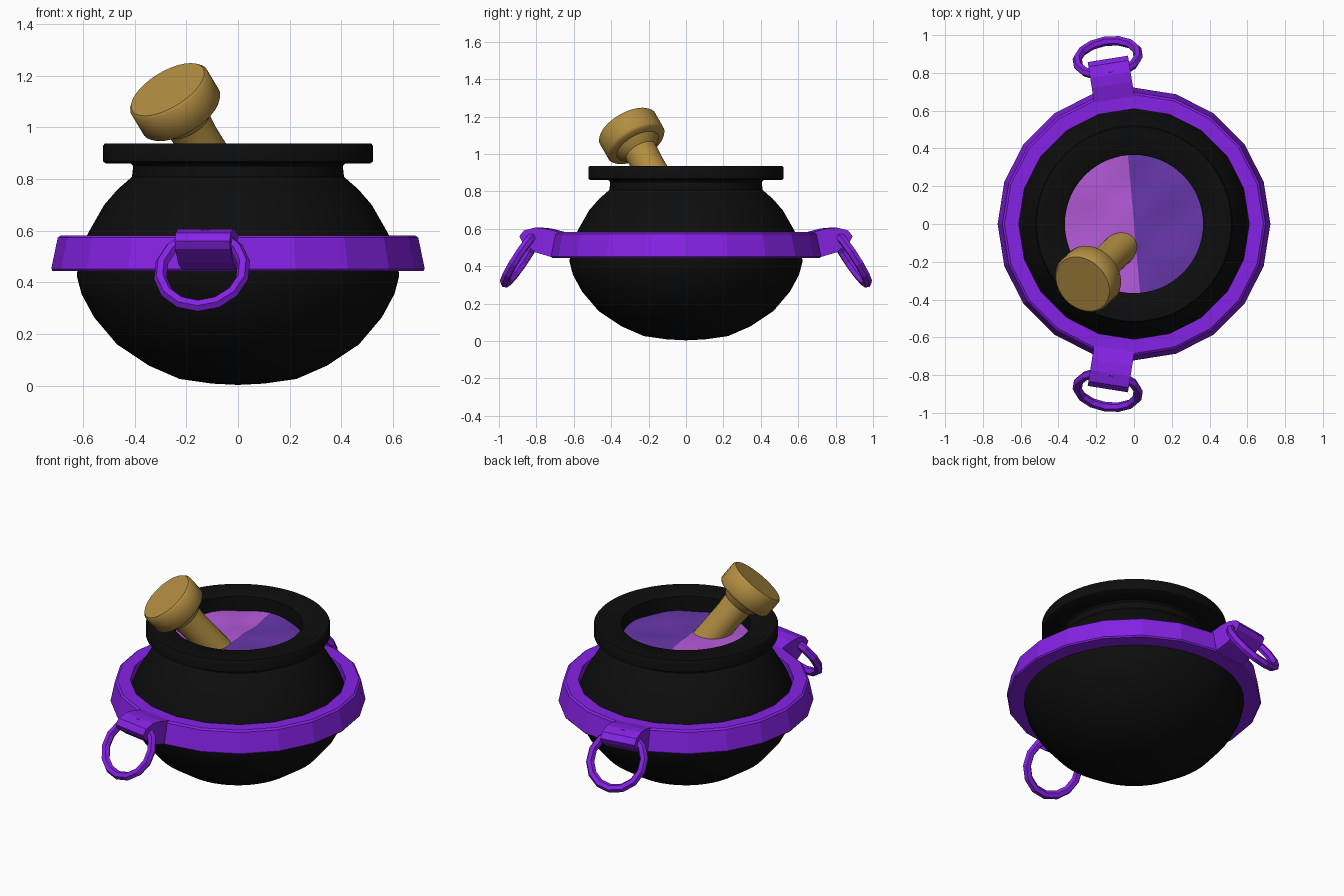
import bpy, bmesh, math
from mathutils import Vector, Matrix

if "Cube" in bpy.data.objects:
    bpy.data.objects.remove(bpy.data.objects["Cube"])


def material(name, rgb):
    m = bpy.data.materials.new(name)
    m.diffuse_color = (*rgb, 1)
    m.use_nodes = True
    m.node_tree.nodes["Principled BSDF"].inputs["Base Color"].default_value = m.diffuse_color
    return m


BLACK = material("pot black", (0.004, 0.004, 0.004))
PURPLE = material("band purple", (0.235, 0.016, 0.78))
WOOD = material("pestle tan", (0.45, 0.27, 0.055))
LIGHT = material("brew light purple", (0.45, 0.10, 0.68))
DARK = material("brew dark purple", (0.135, 0.037, 0.40))


def make(name, bm, mats, smooth=None, matrix=None):
    bmesh.ops.recalc_face_normals(bm, faces=bm.faces)
    if matrix:
        bm.transform(matrix)
    me = bpy.data.meshes.new(name)
    bm.to_mesh(me)
    bm.free()
    for m in mats:
        me.materials.append(m)
    ob = bpy.data.objects.new(name, me)
    bpy.context.collection.objects.link(ob)
    if smooth:
        bpy.ops.object.select_all(action='DESELECT')
        ob.select_set(True)
        bpy.context.view_layer.objects.active = ob
        bpy.ops.object.shade_smooth_by_angle(angle=math.radians(smooth))
    return ob


def lathe(profile, sides, closed=False):
    """Spin an (r, z) profile round z."""
    bm = bmesh.new()
    vs = [bm.verts.new((r, 0, z)) for r, z in profile]
    es = [bm.edges.new(p) for p in zip(vs, vs[1:] + vs[:1] if closed else vs[1:])]
    bmesh.ops.spin(bm, geom=vs + es, cent=(0, 0, 0), axis=(0, 0, 1),
                   angle=math.tau, steps=sides, use_merge=True)
    bmesh.ops.remove_doubles(bm, verts=bm.verts, dist=1e-5)
    return bm


# Pot with neck, flat rim and inner wall
pot = [(0, 0.004), (0.1, 0.009), (0.226, 0.027), (0.343, 0.078), (0.467, 0.16),
       (0.556, 0.265), (0.605, 0.356), (0.623, 0.425), (0.615, 0.5), (0.58, 0.59),
       (0.517, 0.70), (0.465, 0.76), (0.41, 0.808), (0.405, 0.85), (0.415, 0.86),
       (0.51, 0.86), (0.522, 0.868), (0.522, 0.928), (0.515, 0.937), (0.375, 0.937),
       (0.366, 0.93), (0.366, 0.78)]
make("pot", lathe(pot, 64), [BLACK], 40)

# Twenty-sided band round the belly
band = [(0.61, 0.582), (0.685, 0.582), (0.697, 0.573), (0.722, 0.452), (0.716, 0.444),
        (0.61, 0.444)]
make("band", lathe(band, 20, True), [PURPLE])

# Strap and hanging ring on the front and back
strap = [(0.66, 0.58), (0.745, 0.602), (0.80, 0.607), (0.86, 0.592), (0.885, 0.56),
         (0.87, 0.53), (0.80, 0.475), (0.70, 0.446)]
for side, label in ((1, "back"), (-1, "front")):
    turn = Matrix.Rotation(math.radians(99 * side), 4, 'Z')
    bm = bmesh.new()
    f = bm.faces.new([bm.verts.new((x, -0.108, z)) for x, z in strap])
    ext = bmesh.ops.extrude_face_region(bm, geom=[f])
    bmesh.ops.translate(bm, vec=(0, 0.216, 0),
                        verts=[v for v in ext["geom"] if isinstance(v, bmesh.types.BMVert)])
    make(label + "_strap", bm, [PURPLE], None, turn)
    circle = [(0.164 + 0.025 * math.cos(a), 0.025 * math.sin(a))
              for a in (math.tau * i / 6 for i in range(6))]
    place = turn @ Matrix.Translation((0.89, 0, 0.447)) @ Matrix.Rotation(math.radians(57), 4, 'Y')
    make(label + "_ring", lathe(circle, 14, True), [PURPLE], None, place)

# Brew: gently rippled disc in two halves
bm = bmesh.new()
n, rings, start = 48, 6, math.radians(95)
centre = bm.verts.new((0, 0, 0.84))
rows = []
for k in range(1, rings + 1):
    row = []
    for i in range(n):
        a, r = start + math.tau * i / n, 0.367 * k / rings
        x, y = r * math.cos(a), r * math.sin(a)
        row.append(bm.verts.new((x, y, 0.84 + 0.008 * math.sin(14 * x + 2) * math.cos(17 * y))))
    rows.append(row)
for i in range(n):
    j, half = (i + 1) % n, int(i >= n // 2)
    faces = [bm.faces.new((centre, rows[0][i], rows[0][j]))]
    faces += [bm.faces.new((p[i], q[i], q[j], p[j])) for p, q in zip(rows, rows[1:])]
    for f in faces:
        f.material_index = half
make("brew", bm, [LIGHT, DARK], 40)

# Pestle leaning on the rim
pestle = [(0, 0), (0.16, 0), (0.17, -0.012), (0.17, -0.115), (0.16, -0.127),
          (0.125, -0.135), (0.11, -0.155), (0.09, -0.175), (0.085, -0.25), (0.088, -0.50), (0, -0.50)]
axis = Vector((-0.6, -0.57, 1)).to_track_quat('Z', 'Y').to_matrix().to_4x4()
make("pestle", lathe(pestle, 32), [WOOD], 40,
     Matrix.Translation((-0.272, -0.318, 1.146)) @ axis)
